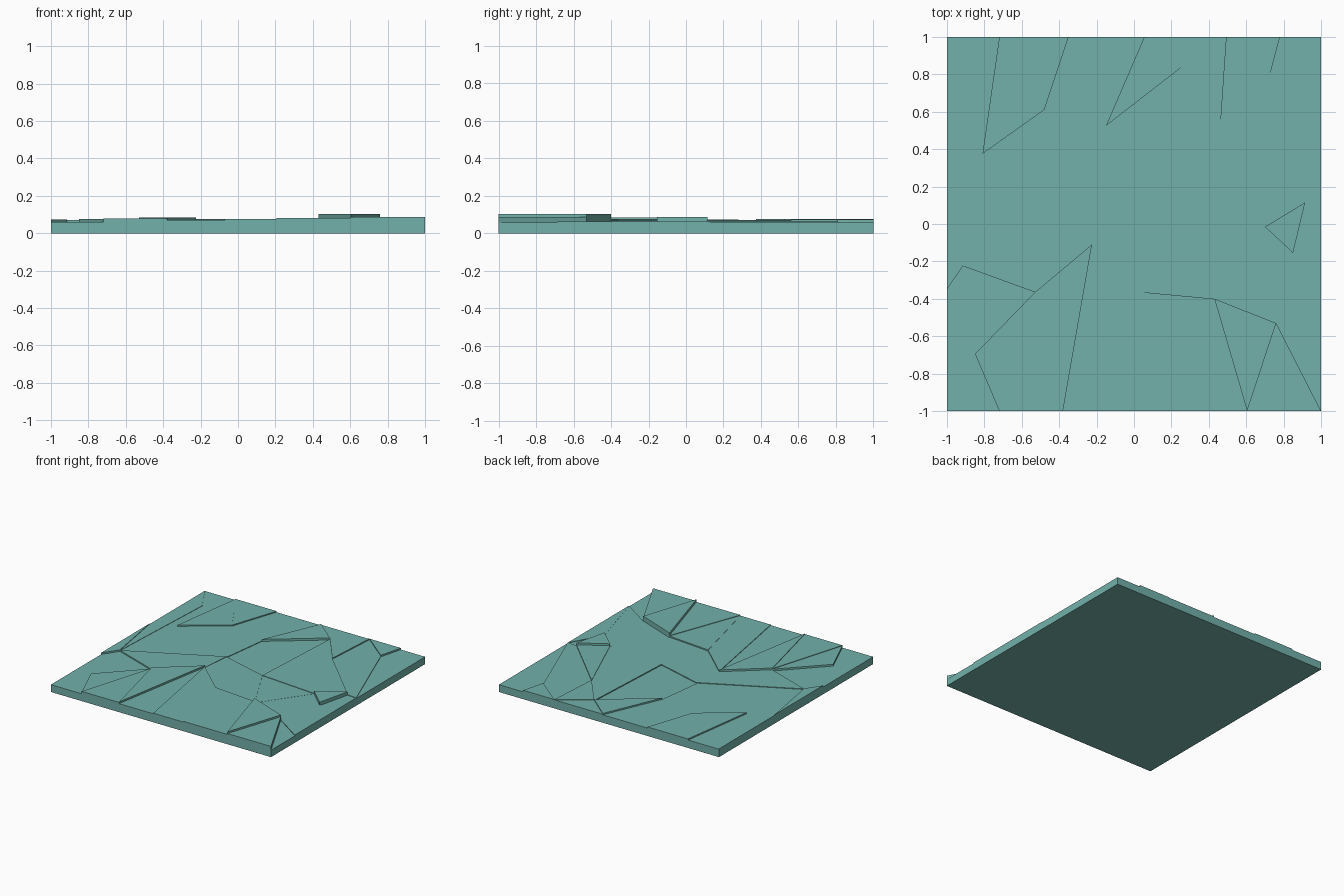
import bpy, bmesh

if "Cube" in bpy.data.objects:
    bpy.data.objects.remove(bpy.data.objects["Cube"])

# Crack layout: corner points of the plates, seen from above
P = {
    'A': (-.72, 1), 'B': (-.35, 1), 'C': (-.48, .61), 'D': (-.81, .375), 'E': (-.865, .77),
    'F': (-.915, -.225), 'G': (-1, .28), 'H': (-1, -.35), 'I': (-.53, -.365), 'J': (-.85, -.695),
    'K': (-.72, -1), 'L': (-.225, -.11), 'M': (-.38, -1), 'N': (-.07, -1), 'O': (.055, -.365),
    'P': (.205, -1), 'Q': (.43, -.4), 'R': (.605, -1), 'S': (.76, -.53), 'T': (1, -1),
    'U': (1, -.69), 'V': (.85, -.155), 'W': (.7, -.015), 'X': (.205, .025), 'Y': (-.2, .14),
    'Z': (-.15, .525), 'a': (.055, 1), 'b': (.25, .835), 'c': (.495, 1), 'd': (.465, .56),
    'e': (.915, .115), 'f': (1, .105), 'g': (.73, .81), 'h': (.78, 1),
    '1': (-1, -1), '2': (-1, 1), '3': (1, 1),
}

# Plates: outline -> top height
PLATES = {
    '2GFE': .068, 'GHF': .073, 'H1KJIF': .060, 'IJK': .075, 'IKM': .080, 'ILM': .085,
    'LMN': .070, 'LNPO': .075, 'OPQ': .077, 'QPR': .081, 'QRS': .103, 'SRT': .088,
    'STU': .057, 'SUVWQ': .063, 'UfV': .064, 'Vfe': .060, 'VeW': .088, 'Wed': .072,
    'XWdb': .068, 'QWX': .064, 'YXZ': .060, 'ZXb': .060, 'LOQXY': .067, 'FILY': .070,
    'Zba': .077, 'abc': .070, 'bdc': .074, 'cgh': .073, 'cdefg': .065, 'gf3h': .060,
    'ADC': .076, 'ACB': .074, '2EFYZaBCDA': .065,
}


def edges(loop):
    return list(zip(loop, loop[1:] + loop[:1]))


def ccw(loop):
    area = sum(P[p][0] * P[q][1] - P[q][0] * P[p][1] for p, q in edges(loop))
    return loop if area > 0 else loop[::-1]


plates = [(ccw(k), h) for k, h in PLATES.items()]
height = {e: h for loop, h in plates for e in edges(loop)}

bm = bmesh.new()


def face(*pts):
    bm.faces.new([bm.verts.new((*P[k], z)) for k, z in pts])


# Flat plate tops, and a step wall wherever the neighbour is lower
for loop, h in plates:
    face(*[(k, h) for k in loop])
    for p, q in edges(loop):
        low = height.get((q, p), 0)
        if low < h:
            face((p, low), (q, low), (q, h), (p, h))

# Underside
face(*[(k, 0) for k in '23T1'])
bmesh.ops.remove_doubles(bm, verts=bm.verts, dist=1e-5)

mesh = bpy.data.meshes.new('cracked_floor_slab')
bm.to_mesh(mesh)
bm.free()
slab = bpy.data.objects.new('cracked_floor_slab', mesh)
bpy.context.collection.objects.link(slab)

mat = bpy.data.materials.new('teal_stone')
mat.diffuse_color = (.17, .44, .40, 1)
mat.use_nodes = True
mat.node_tree.nodes["Principled BSDF"].inputs["Base Color"].default_value = mat.diffuse_color
mesh.materials.append(mat)
